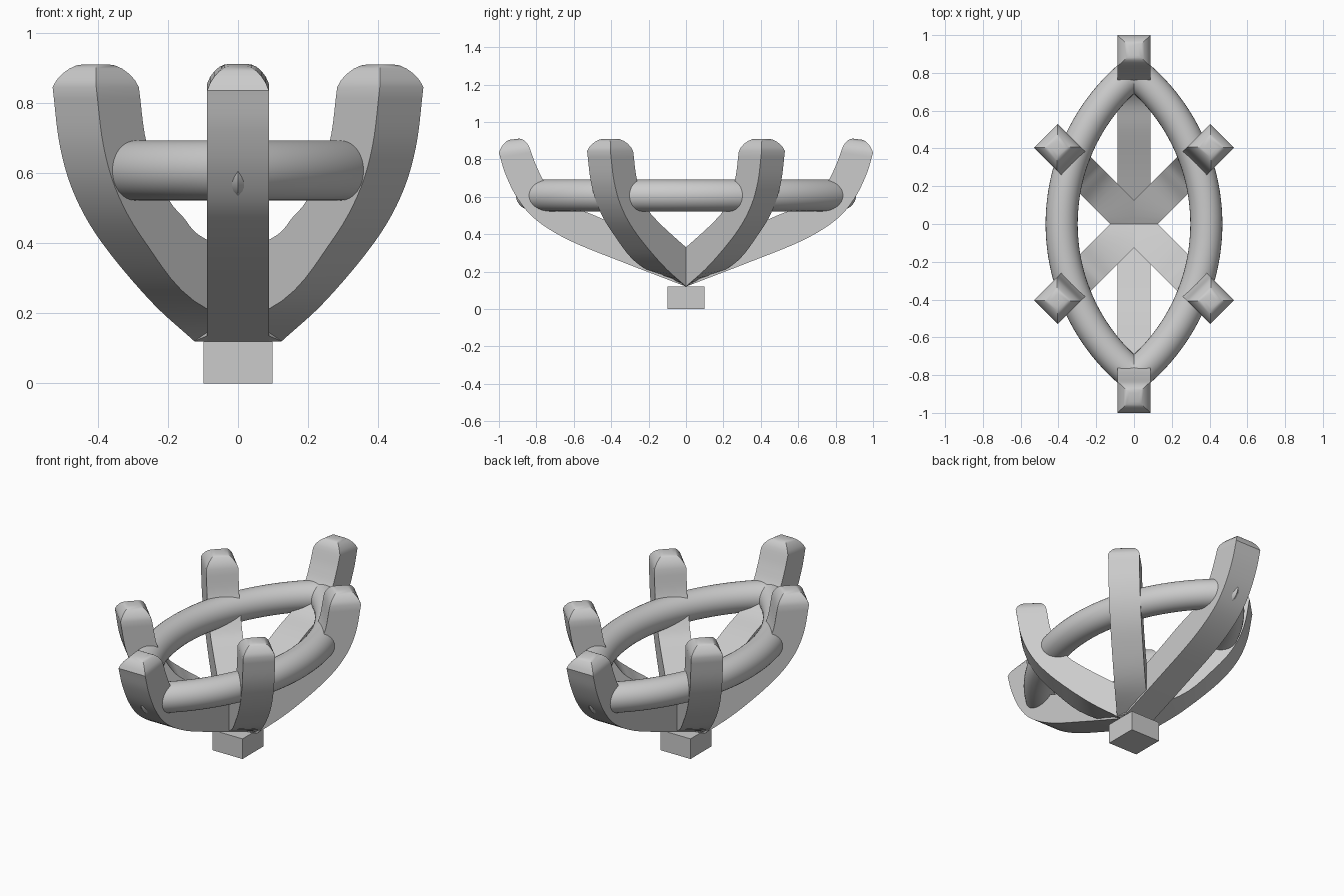
import bpy, bmesh, math
from mathutils import Vector

if "Cube" in bpy.data.objects:
    bpy.data.objects.remove(bpy.data.objects["Cube"])

W = 0.088          # half width of a prong
R2 = math.sqrt(2)


def finish(bm, name, angle=35):
    bmesh.ops.remove_doubles(bm, verts=bm.verts, dist=1e-5)
    bmesh.ops.recalc_face_normals(bm, faces=bm.faces)
    me = bpy.data.meshes.new(name)
    bm.to_mesh(me)
    bm.free()
    ob = bpy.data.objects.new(name, me)
    bpy.context.collection.objects.link(ob)
    bpy.ops.object.select_all(action='DESELECT')
    ob.select_set(True)
    bpy.context.view_layer.objects.active = ob
    bpy.ops.object.shade_smooth_by_angle(angle=math.radians(angle))
    return ob


def spline(pts, n=5):
    """Smooth curve through the given points."""
    p = [2 * pts[0] - pts[1]] + pts + [2 * pts[-1] - pts[-2]]
    out = []
    for a, b, c, d in zip(p, p[1:], p[2:], p[3:]):
        for k in range(n):
            t = k / n
            out.append(0.5 * (2 * b + (c - a) * t + (2 * a - 5 * b + 4 * c - d) * t * t
                              + (3 * b - a - 3 * c + d) * t ** 3))
    return out + [pts[-1]]


def prong(name, outer, inner, u, v, mirror, top, slanted):
    """Square bar swept along a profile; u is the outward and v the sideways direction."""
    strips = []
    for prof, s in ((outer, W), (outer, -W), (inner, -W), (inner, W)):
        pts = [u * r + v * s + Vector((0, 0, z)) for r, z in prof]
        if slanted:   # the foot lies on the y = 0 plane
            pts[0] = Vector((R2 * s, 0, prof[0][1]))
        strips.append(spline(pts))
    rings = [list(r) for r in zip(*strips)]
    # rounded tip
    last = rings[-1]
    mid = sum(last, Vector()) / 4
    apex = Vector((mid.x, mid.y, top))
    for deg in (18, 36, 54, 72, 90):
        a = math.radians(deg)
        k = 0.35 + 0.65 * math.cos(a)
        rings.append([(mid + (q - mid) * k).lerp(apex + (q - mid) * k * 0.8, math.sin(a))
                      for q in last])
    bm = bmesh.new()
    vs = [[bm.verts.new((q.x * mirror[0], q.y * mirror[1], q.z)) for q in r] for r in rings]
    for a, b in zip(vs, vs[1:]):
        for i in range(4):
            j = (i + 1) % 4
            bm.faces.new((a[i], a[j], b[j], b[i]))
    bm.faces.new(vs[0])
    bm.faces.new(vs[-1])
    finish(bm, name)


# Stem block
bm = bmesh.new()
bmesh.ops.create_cube(bm, size=1)
for q in bm.verts:
    q.co = (q.co.x * 0.198, q.co.y * 0.198, (q.co.z + 0.5) * 0.12)
finish(bm, "stem_block")

# Four corner prongs
outer = [(0.088, 0.12), (0.265, 0.235), (0.46, 0.40), (0.57, 0.535), (0.63, 0.675), (0.66, 0.845)]
inner = [(0.088, 0.33), (0.215, 0.41), (0.31, 0.475), (0.375, 0.535), (0.455, 0.68), (0.488, 0.845)]
for sx in (1, -1):
    for sy in (1, -1):
        prong("corner_prong", outer, inner, Vector((1, 1, 0)) / R2, Vector((1, -1, 0)) / R2,
              (sx, sy), 0.91, True)

# Two long end prongs
outer = [(0, 0.12), (0.33, 0.247), (0.62, 0.365), (0.80, 0.475), (0.90, 0.59), (0.965, 0.72), (1.0, 0.835)]
inner = [(0, 0.30), (0.27, 0.405), (0.50, 0.505), (0.65, 0.565), (0.75, 0.67), (0.80, 0.765), (0.834, 0.855)]
for sy in (1, -1):
    prong("end_prong", outer, inner, Vector((0, 1, 0)), Vector((1, 0, 0)), (1, sy), 0.908, False)

# Pointed oval gallery ring: two mitred arcs of round tube
C, RHO, TUBE, Z = 0.65, 1.033, 0.085, 0.607
SEG, SIDES = 48, 32
bm = bmesh.new()
for sx in (1, -1):
    grid = []
    for i in range(SEG + 1):
        row = []
        for j in range(SIDES):
            a = 2 * math.pi * j / SIDES
            r = RHO + TUBE * math.cos(a)
            t = math.acos(C / r) * (2 * i / SEG - 1)
            row.append(bm.verts.new((sx * (r * math.cos(t) - C), r * math.sin(t),
                                     Z + TUBE * math.sin(a))))
        grid.append(row)
    for a, b in zip(grid, grid[1:]):
        for j in range(SIDES):
            k = (j + 1) % SIDES
            bm.faces.new((a[j], a[k], b[k], b[j]))
finish(bm, "gallery_ring")
